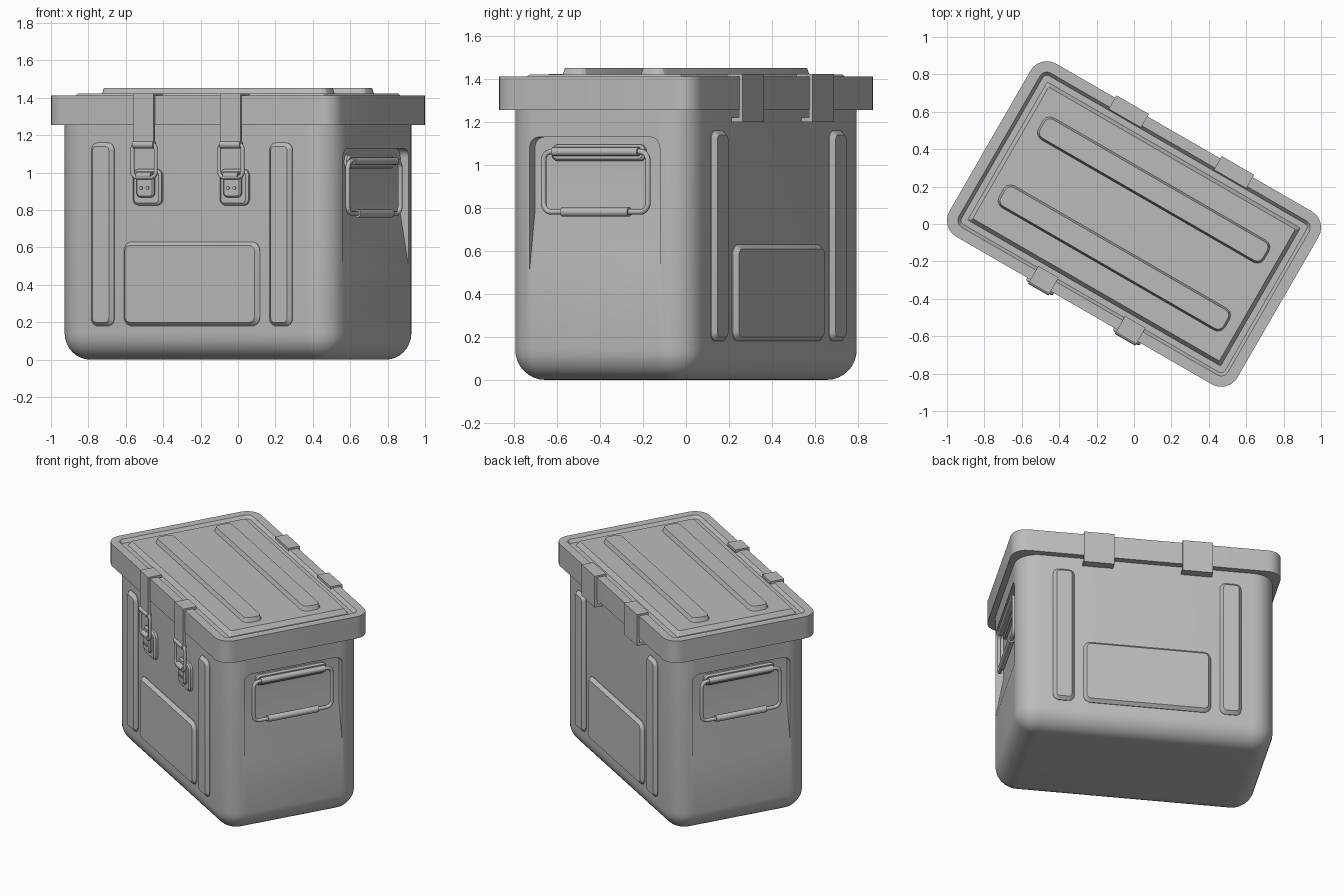
import bpy
import bmesh
from math import pi, cos, sin, radians
from mathutils import Matrix, Vector

cube = bpy.data.objects.get("Cube")
if cube:
    bpy.data.objects.remove(cube, do_unlink=True)

# Single painted grey
grey = bpy.data.materials.new("plain_grey")
grey.use_nodes = True
COLOR = (0.5, 0.5, 0.5, 1)
grey.diffuse_color = COLOR
grey.node_tree.nodes["Principled BSDF"].inputs["Base Color"].default_value = COLOR

TURN = Matrix.Rotation(radians(-30), 4, 'Z')   # whole case stands turned
LENGTH, WIDTH = 0.851, 0.49                    # half sizes of the body


def face_frame(angle):
    """Frame of a wall: x along it, y up, z outward from the case centre."""
    return TURN @ Matrix.Rotation(angle, 4, 'Z') @ Matrix.Rotation(pi / 2, 4, 'X')


FRONT, BACK = face_frame(0), face_frame(pi)
ENDS = {"left": face_frame(pi / 2), "right": face_frame(-pi / 2)}


def finish(name, bm, frame, angle=35):
    bmesh.ops.recalc_face_normals(bm, faces=bm.faces)
    mesh = bpy.data.meshes.new(name)
    bm.to_mesh(mesh)
    bm.free()
    mesh.materials.append(grey)
    mesh.shade_smooth()
    mesh.set_sharp_from_angle(angle=radians(angle))
    obj = bpy.data.objects.new(name, mesh)
    bpy.context.collection.objects.link(obj)
    obj.matrix_world = frame
    return obj


def outline(hx, hy, r, seg=6):
    """Rounded rectangle."""
    points = []
    for k, (sx, sy) in enumerate([(1, 1), (-1, 1), (-1, -1), (1, -1)]):
        for i in range(seg + 1):
            a = (k + i / seg) * pi / 2
            points.append((sx * (hx - r) + r * cos(a), sy * (hy - r) + r * sin(a)))
    return points


def plate(name, frame, hx, hy, r, levels, center=(0, 0), seg=6, angle=35):
    """Loft rounded rectangles through (inset, height) levels."""
    bm = bmesh.new()
    rings = []
    for inset, z in levels:
        ring = outline(hx - inset, hy - inset, max(r - inset, 0.008), seg)
        rings.append([bm.verts.new((x + center[0], y + center[1], z)) for x, y in ring])
    for low, high in zip(rings, rings[1:]):
        for i in range(len(low)):
            j = (i + 1) % len(low)
            bm.faces.new((low[i], low[j], high[j], high[i]))
    bm.faces.new(rings[0])
    bm.faces.new(rings[-1])
    return finish(name, bm, frame, angle)


def extrude(name, frame, profile, half, x=0):
    """Extrude an (outward, up) profile along the wall."""
    bm = bmesh.new()
    face = bm.faces.new([bm.verts.new((x - half, up, out)) for out, up in profile])
    grown = bmesh.ops.extrude_face_region(bm, geom=[face])
    moved = [g for g in grown["geom"] if isinstance(g, bmesh.types.BMVert)]
    bmesh.ops.translate(bm, verts=moved, vec=(2 * half, 0, 0))
    return finish(name, bm, frame)


def tube(name, frame, center, radius, half, axis='X'):
    bm = bmesh.new()
    spin = Matrix.Rotation(pi / 2, 4, 'Y') if axis == 'X' else Matrix()
    bmesh.ops.create_cone(bm, cap_ends=True, segments=16, radius1=radius, radius2=radius,
                          depth=2 * half, matrix=Matrix.Translation(center) @ spin)
    return finish(name, bm, frame)


def wire(name, frame, center, hx, hy, r, thick):
    """Closed bent wire loop."""
    curve = bpy.data.curves.new(name, 'CURVE')
    curve.dimensions = '3D'
    curve.bevel_depth = thick
    curve.bevel_resolution = 2
    points = outline(hx, hy, r)
    spline = curve.splines.new('POLY')
    spline.points.add(len(points) - 1)
    for p, (x, y) in zip(spline.points, points):
        p.co = (x + center[0], y + center[1], center[2], 1)
    spline.use_cyclic_u = True
    spline.use_smooth = True
    curve.materials.append(grey)
    obj = bpy.data.objects.new(name, curve)
    bpy.context.collection.objects.link(obj)
    obj.matrix_world = frame


# Body with rounded bottom
R = 0.14
arc = [(R - R * sin(a), R - R * cos(a)) for a in [i * pi / 16 for i in range(9)]]
body = plate("body", TURN, LENGTH, WIDTH, 0.15, arc + [(0, 1.27)], seg=8)

# Recesses behind the end handles, sloping out to the wall at the bottom
for side, frame in ENDS.items():
    profile = [(0.9, 1.13), (0.8, 1.13), (0.8, 0.78), (0.851, 0.5), (0.869, 0.4), (0.9, 0.4)]
    cutter = extrude("recess_cutter", frame, profile, 0.35)
    cutter.hide_render = True
    bm = bmesh.new()
    bm.from_mesh(cutter.data)
    corners = [e for e in bm.edges
               if all(v.co.y > 1.1 for v in e.verts)
               and abs(e.verts[0].co.x - e.verts[1].co.x) < 0.01]
    bmesh.ops.bevel(bm, geom=corners, offset=0.05, segments=5, profile=0.5, affect='EDGES')
    bm.to_mesh(cutter.data)
    bm.free()
    cut = body.modifiers.new("recess", 'BOOLEAN')
    cut.operation = 'DIFFERENCE'
    cut.solver = 'EXACT'
    cut.object = cutter
    bpy.context.view_layer.objects.active = body
    bpy.ops.object.modifier_apply(modifier=cut.name)
    bpy.data.objects.remove(cutter, do_unlink=True)
body.data.shade_smooth()
body.data.set_sharp_from_angle(angle=radians(35))

# Lid with a groove around a raised middle
plate("lid", TURN, 0.889, 0.534, 0.1,
      [(0, 1.255), (0, 1.412), (0.058, 1.412), (0.075, 1.39),
       (0.108, 1.39), (0.128, 1.422)], angle=25)
for i, y in enumerate((-0.21, 0.21)):
    plate(f"lid_rib_{i + 1}", TURN, 0.7, 0.07, 0.045,
          [(0, 1.415), (0.013, 1.452)], center=(0, y), seg=3, angle=25)

# Pressed panels and upright ribs on the long walls
for wall, frame in (("front", FRONT), ("back", BACK)):
    relief = [(0, WIDTH - 0.01), (0, WIDTH + 0.004), (0.02, WIDTH + 0.026)]
    plate(f"{wall}_panel", frame, 0.42, 0.225, 0.05, relief, center=(0, 0.405), angle=25)
    for s in (-1, 1):
        plate(f"{wall}_rib_{s + 2}", frame, 0.07, 0.49, 0.04, relief,
              center=(s * 0.55, 0.67), angle=25)

# Front latches
strap = [(0.45, 1.405), (0.45, 1.424), (0.549, 1.424), (0.549, 1.14),
         (0.53, 1.14), (0.53, 1.405)]
for i, x in enumerate((-0.268, 0.268)):
    n = i + 1
    extrude(f"latch_strap_{n}", FRONT, strap, 0.063, x)
    tube(f"latch_barrel_{n}", FRONT, (x, 1.15, 0.54), 0.02, 0.063)
    wire(f"latch_loop_{n}", FRONT, (x, 1.065, 0.54), 0.072, 0.09, 0.03, 0.011)
    plate(f"latch_plate_{n}", FRONT, 0.088, 0.097, 0.035,
          [(0, 0.48), (0, 0.505), (0.012, 0.515)], center=(x, 0.922))
    plate(f"latch_lever_{n}", FRONT, 0.054, 0.062, 0.025,
          [(0, 0.51), (0, 0.527), (0.008, 0.535)], center=(x, 0.93))
    tube(f"latch_catch_{n}", FRONT, (x, 0.985, 0.535), 0.018, 0.045)
    for s in (-1, 1):
        tube(f"latch_rivet_{n}_{s + 2}", FRONT, (x + s * 0.02, 0.918, 0.536),
             0.009, 0.006, 'Z')

# Back hinge clips hooking under the lid
clip = [(0.465, 1.405), (0.465, 1.424), (0.549, 1.424), (0.549, 1.2),
        (0.485, 1.2), (0.485, 1.222), (0.53, 1.222), (0.53, 1.405)]
for i, x in enumerate((-0.325, 0.325)):
    extrude(f"hinge_clip_{i + 1}", BACK, clip, 0.1, x)

# End handles
for side, frame in ENDS.items():
    plate(f"{side}_handle_bracket", frame, 0.25, 0.038, 0.03,
          [(0, 0.79), (0, 0.815), (0.01, 0.825)], center=(0, 1.057))
    wire(f"{side}_handle_wire", frame, (0, 0.922, 0.84), 0.28, 0.14, 0.04, 0.013)
    tube(f"{side}_handle_hinge", frame, (0, 1.062, 0.84), 0.02, 0.23)
    tube(f"{side}_handle_grip", frame, (0, 0.782, 0.84), 0.022, 0.18)
